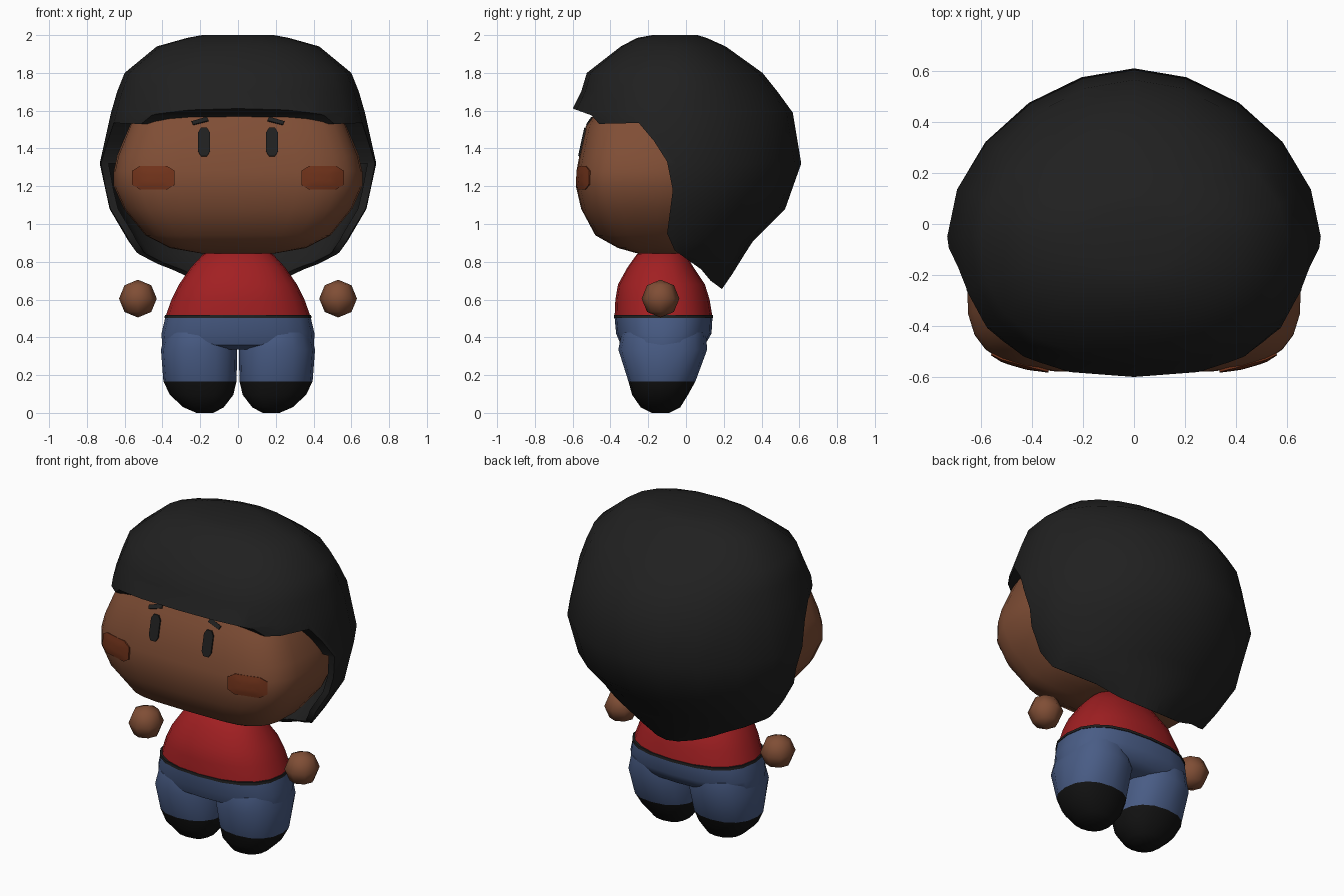
import bpy, bmesh, math
from mathutils import Vector
from mathutils.bvhtree import BVHTree

if "Cube" in bpy.data.objects:
    bpy.data.objects.remove(bpy.data.objects["Cube"])


def material(name, rgb):
    m = bpy.data.materials.new(name)
    m.diffuse_color = (*rgb, 1)
    m.use_nodes = True
    m.node_tree.nodes["Principled BSDF"].inputs["Base Color"].default_value = m.diffuse_color
    return m


HAIR = material("soft black", (0.0145, 0.0145, 0.0145))
SKIN = material("brown skin", (0.215, 0.076, 0.036))
BLUSH = material("blush", (0.17, 0.034, 0.011))
RED = material("red cloth", (0.36, 0.014, 0.016))
BLUE = material("denim blue", (0.066, 0.107, 0.235))
SHOE = material("shoe black", (0.006, 0.006, 0.006))


def finish(name, bm, *mats):
    bmesh.ops.recalc_face_normals(bm, faces=bm.faces)
    me = bpy.data.meshes.new(name)
    bm.to_mesh(me)
    bm.free()
    ob = bpy.data.objects.new(name, me)
    bpy.context.collection.objects.link(ob)
    for m in mats:
        me.materials.append(m)
    return ob


def smooth(ob, angle=45):
    bpy.ops.object.select_all(action='DESELECT')
    ob.select_set(True)
    bpy.context.view_layer.objects.active = ob
    bpy.ops.object.shade_smooth_by_angle(angle=math.radians(angle))


def apply_modifiers(ob):
    bpy.ops.object.select_all(action='DESELECT')
    ob.select_set(True)
    bpy.context.view_layer.objects.active = ob
    for m in list(ob.modifiers):
        bpy.ops.object.modifier_apply(modifier=m.name)


def loft(rings, segs=20, n_front=2.0, n_back=2.0, cy=None):
    """Rings of (z, half width, front y, back y[, centre x]), capped at both ends."""
    bm = bmesh.new()
    loops = []
    for r in rings:
        z, hw, yf, yb = r[:4]
        ox = r[4] if len(r) > 4 else 0.0
        mid = (yf + yb) / 2 if cy is None else min(max(cy, yf + 0.05), yb - 0.05)
        loop = []
        for i in range(segs):
            t = 2 * math.pi * i / segs
            c, s = math.cos(t), math.sin(t)
            n, d = (n_back, yb - mid) if s > 0 else (n_front, mid - yf)
            x = math.copysign(abs(c) ** (2 / n), c) * hw
            y = math.copysign(abs(s) ** (2 / n), s) * d
            loop.append(bm.verts.new((ox + x, mid + y, z)))
        loops.append(loop)
    for a, b in zip(loops, loops[1:]):
        for i in range(segs):
            j = (i + 1) % segs
            bm.faces.new((a[i], a[j], b[j], b[i]))
    bm.faces.new(loops[0])
    bm.faces.new(loops[-1])
    return bm


# Head
head_bm = loft([(0.845, 0.20, -0.26, 0.08), (0.873, 0.36, -0.36, 0.16),
                (0.94, 0.49, -0.48, 0.24), (1.08, 0.605, -0.555, 0.38),
                (1.20, 0.658, -0.583, 0.45), (1.28, 0.658, -0.58, 0.47),
                (1.36, 0.64, -0.565, 0.48), (1.52, 0.575, -0.53, 0.46),
                (1.75, 0.42, -0.36, 0.30)], 28, 4.0, 2.0, cy=-0.15)
head_tree = BVHTree.FromBMesh(head_bm)
head = finish("head", head_bm, SKIN)
smooth(head)

# Hair: outer shell, then the face opening and the hollow are cut away
shell = [(0.655, 0.24, -0.25, 0.19), (0.735, 0.36, -0.32, 0.245),
         (0.84, 0.53, -0.42, 0.31), (0.91, 0.58, -0.5, 0.355),
         (1.08, 0.68, -0.56, 0.525), (1.32, 0.732, -0.6, 0.61),
         (1.59, 0.672, -0.61, 0.565), (1.70, 0.64, -0.555, 0.485),
         (1.80, 0.60, -0.525, 0.405), (1.94, 0.43, -0.345, 0.21),
         (1.985, 0.27, -0.26, 0.11), (2.0, 0.19, -0.18, 0.06)]
hair = finish("hair", loft(shell, 20, 2.4, 1.85, cy=-0.05), HAIR)

bm = bmesh.new()
profile = [(-1, 1.757), (-0.61, 1.615), (-0.50, 1.575), (-0.46, 1.53), (-0.25, 1.535),
           (-0.17, 1.44), (-0.10, 1.33), (-0.07, 1.18), (-0.10, 0.95), (-0.06, 0.86),
           (0.08, 0.76), (0.13, 0.70), (0.205, 0.645), (0.205, 0.3), (-1, 0.3)]
face = bm.faces.new([bm.verts.new((-1, y, z)) for y, z in profile])
ext = bmesh.ops.extrude_face_region(bm, geom=[face])
bmesh.ops.translate(bm, vec=(2, 0, 0),
                    verts=[v for v in ext["geom"] if isinstance(v, bmesh.types.BMVert)])
opening = finish("opening_cutter", bm, HAIR)

inner = [(z, w - 0.04, f + 0.04, b - 0.05) for z, w, f, b in shell[:6]]
inner.insert(0, (0.5,) + inner[0][1:])
hollow = finish("hollow_cutter", loft(inner, 20, 2.4, 1.85, cy=-0.05), HAIR)

for cutter in (opening, hollow):
    cutter.hide_render = True
    mod = hair.modifiers.new("cut", 'BOOLEAN')
    mod.operation = 'DIFFERENCE'
    mod.solver = 'EXACT'
    mod.object = cutter
apply_modifiers(hair)
for cutter in (opening, hollow):
    bpy.data.objects.remove(cutter)
smooth(hair, 38)


def face_plate(name, mat, outline, thick=0.009):
    """Thin plate laid onto the front of the head from an (x, z) outline."""
    bm = bmesh.new()
    mx = sum(p[0] for p in outline) / len(outline)
    mz = sum(p[1] for p in outline) / len(outline)

    def on_face(x, z):
        hit = head_tree.ray_cast(Vector((x, -2, z)), Vector((0, 1, 0)))[0]
        return bm.verts.new((x, hit.y - thick, z))

    rings = [[on_face(mx + (x - mx) * k, mz + (z - mz) * k) for x, z in outline]
             for k in (1, 0.66, 0.33)]
    n = len(outline)
    for a, b in zip(rings, rings[1:]):
        for i in range(n):
            j = (i + 1) % n
            bm.faces.new((a[i], a[j], b[j], b[i]))
    bm.faces.new(rings[-1])
    ob = finish(name, bm, mat)
    if ob.data.polygons[0].normal.y > 0:
        ob.data.flip_normals()
    mod = ob.modifiers.new("thickness", 'SOLIDIFY')
    mod.thickness = thick
    apply_modifiers(ob)
    smooth(ob)


def rounded(cx, cz, w, h, cut_x, cut_z):
    """Octagon outline: a box with clipped corners."""
    a, b = w - cut_x, h - cut_z
    return [(cx + x, cz + z) for x, z in
            ((w, -b), (w, b), (a, h), (-a, h), (-w, b), (-w, -b), (-a, -h), (a, -h))]


for s, side in ((-1, "left"), (1, "right")):
    # Eyes, brows and cheeks
    face_plate(side + "_eye", HAIR, rounded(s * 0.18, 1.435, 0.031, 0.075, 0.015, 0.025))
    face_plate(side + "_cheek", BLUSH, rounded(s * 0.448, 1.245, 0.112, 0.062, 0.04, 0.025))
    face_plate(side + "_brow", HAIR, [(s * 0.155, 1.548), (s * 0.165, 1.568),
                                      (s * 0.245, 1.545), (s * 0.238, 1.527)])
    # Hands
    bm = bmesh.new()
    bmesh.ops.create_uvsphere(bm, u_segments=8, v_segments=4, radius=0.1)
    bmesh.ops.translate(bm, verts=bm.verts, vec=(s * 0.53, -0.135, 0.605))
    smooth(finish(side + "_hand", bm, SKIN), 60)
    # Legs with dark shoes below the trouser hem
    spans = [(0.005, 0.13, 0.22, -0.18, -0.09), (0.035, 0.075, 0.29, -0.24, -0.03),
             (0.10, 0.025, 0.36, -0.285, 0.01), (0.172, 0.008, 0.395, -0.305, 0.05),
             (0.34, 0.004, 0.408, -0.358, 0.112), (0.43, 0.03, 0.385, -0.34, 0.105)]
    bm = loft([(z, (b - a) / 2, f, k, s * (a + b) / 2) for z, a, b, f, k in spans],
              16, 2.3, 2.3)
    bmesh.ops.translate(bm, verts=bm.verts, vec=(0, 0, -0.005))
    for f in bm.faces:
        f.material_index = int(f.calc_center_median().z < 0.167)
    smooth(finish(side + "_leg", bm, BLUE, SHOE))

# Hips, belt and shirt
smooth(finish("hips", loft([(0.335, 0.36, -0.28, 0.04), (0.36, 0.402, -0.345, 0.10),
                            (0.42, 0.405, -0.370, 0.135), (0.505, 0.385, -0.378, 0.14)],
                           20, 2.5, 2.5), BLUE))
smooth(finish("belt", loft([(0.502, 0.389, -0.382, 0.144), (0.518, 0.387, -0.381, 0.143)],
                           20, 2.5, 2.5), HAIR))
smooth(finish("shirt", loft([(0.51, 0.384, -0.378, 0.14), (0.60, 0.352, -0.374, 0.125),
                             (0.68, 0.312, -0.36, 0.10), (0.77, 0.25, -0.31, 0.04),
                             (0.84, 0.185, -0.26, 0.0), (0.87, 0.11, -0.2, -0.06)],
                            20, 2.3, 2.3), RED))
